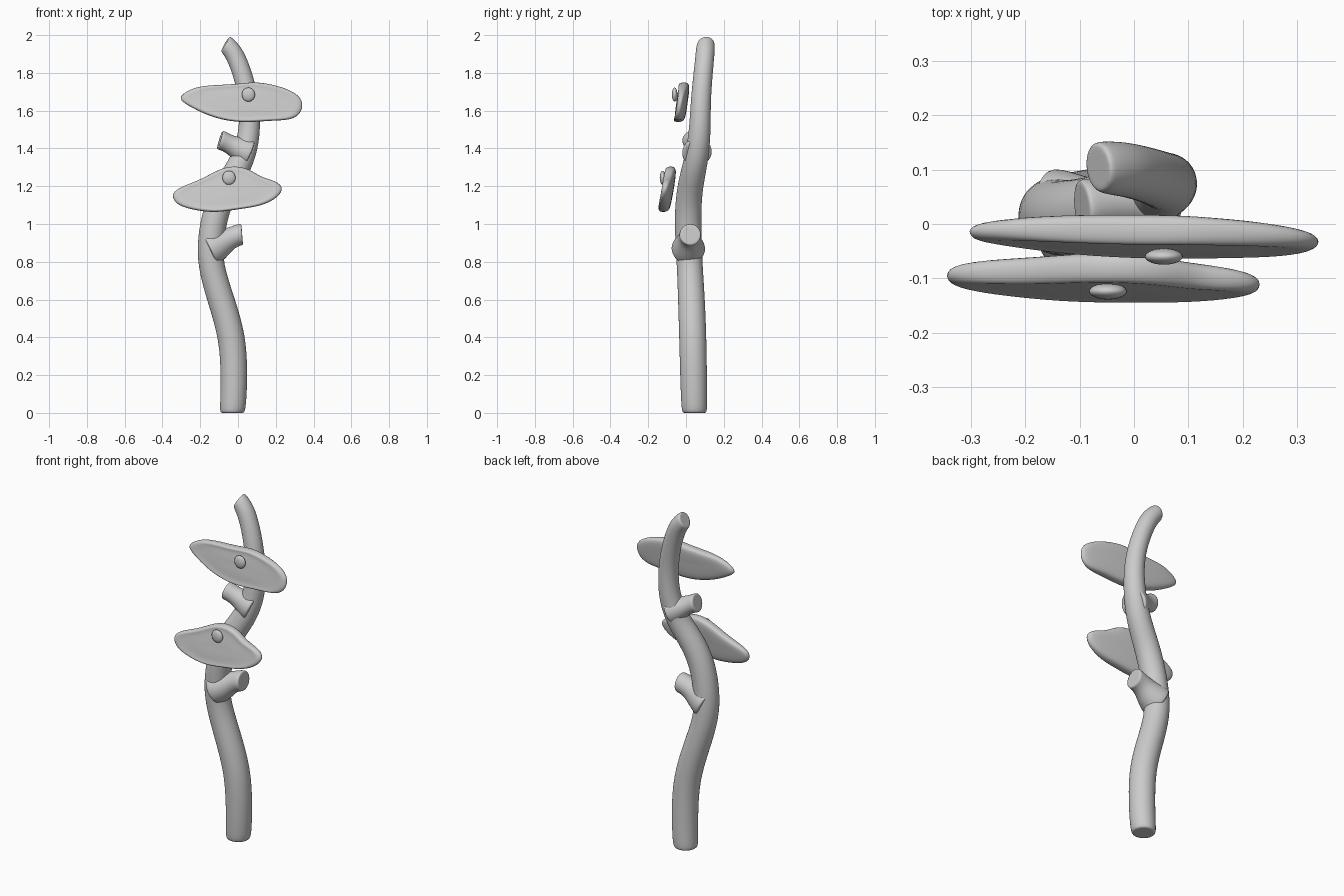
import bpy, bmesh, math
from mathutils import Vector

if "Cube" in bpy.data.objects:
    bpy.data.objects.remove(bpy.data.objects["Cube"])


def finish(name, bm, levels=2):
    bmesh.ops.recalc_face_normals(bm, faces=bm.faces)
    me = bpy.data.meshes.new(name)
    bm.to_mesh(me)
    bm.free()
    for p in me.polygons:
        p.use_smooth = True
    ob = bpy.data.objects.new(name, me)
    bpy.context.collection.objects.link(ob)
    if levels:
        mod = ob.modifiers.new("smooth", 'SUBSURF')
        mod.levels = mod.render_levels = levels
    return ob


def bridge(bm, a, b):
    n = len(a)
    for i in range(n):
        bm.faces.new((a[i], a[(i + 1) % n], b[(i + 1) % n], b[i]))


def tube(name, path, start_dir=None, end_dir=None, sides=14):
    """Sweep (x, y, z, radius) stations; the end directions set the angle of the cuts."""
    pts = [Vector(p[:3]) for p in path]
    rad = [p[3] for p in path]
    bm = bmesh.new()
    rings = []

    def ring(c, n, r):
        u = Vector((0, 1, 0)) - n * n.y
        u.normalize()
        v = n.cross(u)
        return [bm.verts.new(c + r * (math.cos(t) * u + math.sin(t) * v))
                for t in (2 * math.pi * k / sides for k in range(sides))]

    last = len(pts) - 1
    for i, c in enumerate(pts):
        n = pts[min(i + 1, last)] - pts[max(i - 1, 0)]
        if i == 0 and start_dir:
            n = Vector(start_dir)
        if i == last and end_dir:
            n = Vector(end_dir)
        n.normalize()
        if i == 0:
            rings.append(ring(c, n, rad[i] * 0.82))
        rings.append(ring(c, n, rad[i] * 1.03))
        if i == last:
            rings.append(ring(c, n, rad[i] * 0.82))
    for a, b in zip(rings, rings[1:]):
        bridge(bm, a, b)
    bm.faces.new(rings[0])
    bm.faces.new(rings[-1])
    return finish(name, bm)


def plate(name, outline, centre, y0, slope_x, slope_z, thick):
    """Dished, tilted leaf-shaped plate facing -y, built as nested outlines."""
    cx, cz = centre
    bm = bmesh.new()
    # scale of the outline, depth as a share of half the thickness
    layers = [(0.45, 1.0), (0.88, 0.95), (1.02, 0.5), (1.02, -0.6),
              (0.93, -1.0), (0.82, -0.8), (0.45, -0.9)]

    def point(x, z, d):
        half = thick * (0.5 - 0.5 * ((x - cx) / 0.5) ** 2)
        y = y0 + slope_x * x + slope_z * (z - cz) + d * half
        return bm.verts.new((x, y, z))

    rings = [[point(cx + (x - cx) * s, cz + (z - cz) * s, d) for x, z in outline]
             for s, d in layers]
    for a, b in zip(rings, rings[1:]):
        bridge(bm, a, b)
    for r, d in ((rings[0], 1.0), (rings[-1], -0.9)):
        c = point(cx, cz, d)
        for i in range(len(r)):
            bm.faces.new((c, r[i], r[(i + 1) % len(r)]))
    return finish(name, bm)


def button(name, x, y, z):
    bm = bmesh.new()
    bmesh.ops.create_uvsphere(bm, u_segments=24, v_segments=14, radius=1)
    for v in bm.verts:
        v.co = Vector((x + v.co.x * 0.035, y + v.co.y * 0.015, z + v.co.z * 0.037))
    return finish(name, bm, 0)


# winding trunk, with a slanted cut at the top
tube("trunk", [
    (-0.03, 0.045, 0.00, 0.066), (-0.025, 0.043, 0.06, 0.069),
    (-0.020, 0.040, 0.20, 0.071), (-0.028, 0.036, 0.40, 0.072),
    (-0.090, 0.029, 0.60, 0.071), (-0.147, 0.020, 0.78, 0.068),
    (-0.146, 0.012, 0.92, 0.070), (-0.115, 0.010, 1.08, 0.070),
    (-0.060, 0.022, 1.20, 0.068), (0.005, 0.045, 1.30, 0.065),
    (0.048, 0.066, 1.41, 0.061), (0.064, 0.075, 1.53, 0.056),
    (0.058, 0.078, 1.65, 0.053), (0.032, 0.088, 1.77, 0.051),
    (0.000, 0.097, 1.86, 0.050), (-0.028, 0.102, 1.915, 0.050),
    (-0.066, 0.105, 1.955, 0.048)],
    start_dir=(0, 0, 1), end_dir=(-0.85, -0.1, 0.5))

# cut side branches, flared where they leave the trunk
tube("lower_branch_stub", [
    (-0.150, 0.012, 0.865, 0.095), (-0.095, 0.014, 0.892, 0.076),
    (-0.050, 0.018, 0.920, 0.058), (-0.010, 0.021, 0.938, 0.056),
    (0.022, 0.023, 0.946, 0.058)], end_dir=(1, 0, 0.08))
tube("upper_branch_stub", [
    (0.055, 0.060, 1.375, 0.085), (0.005, 0.050, 1.398, 0.066),
    (-0.035, 0.042, 1.418, 0.050), (-0.070, 0.035, 1.435, 0.049),
    (-0.096, 0.030, 1.446, 0.053)], end_dir=(-0.95, -0.1, 0.3))

# leaf-shaped plates on the front of the trunk
plate("upper_plate", [
    (-0.31, 1.675), (-0.23, 1.725), (-0.12, 1.735), (-0.01, 1.738), (0.09, 1.753),
    (0.19, 1.735), (0.27, 1.71), (0.34, 1.665), (0.335, 1.59), (0.28, 1.55),
    (0.17, 1.55), (0.02, 1.535), (-0.12, 1.56), (-0.22, 1.605), (-0.29, 1.645)],
    (0.02, 1.645), -0.022, -0.02, 0.14, 0.062)
plate("lower_plate", [
    (-0.35, 1.15), (-0.32, 1.19), (-0.20, 1.23), (-0.10, 1.29), (-0.02, 1.308),
    (0.06, 1.29), (0.12, 1.245), (0.19, 1.23), (0.24, 1.195), (0.21, 1.14),
    (0.12, 1.095), (0.00, 1.08), (-0.12, 1.06), (-0.23, 1.075), (-0.32, 1.10)],
    (-0.055, 1.175), -0.102, -0.04, 0.18, 0.062)

# small round pins fixing the plates
button("upper_pin", 0.055, -0.06, 1.685)
button("lower_pin", -0.048, -0.124, 1.245)
